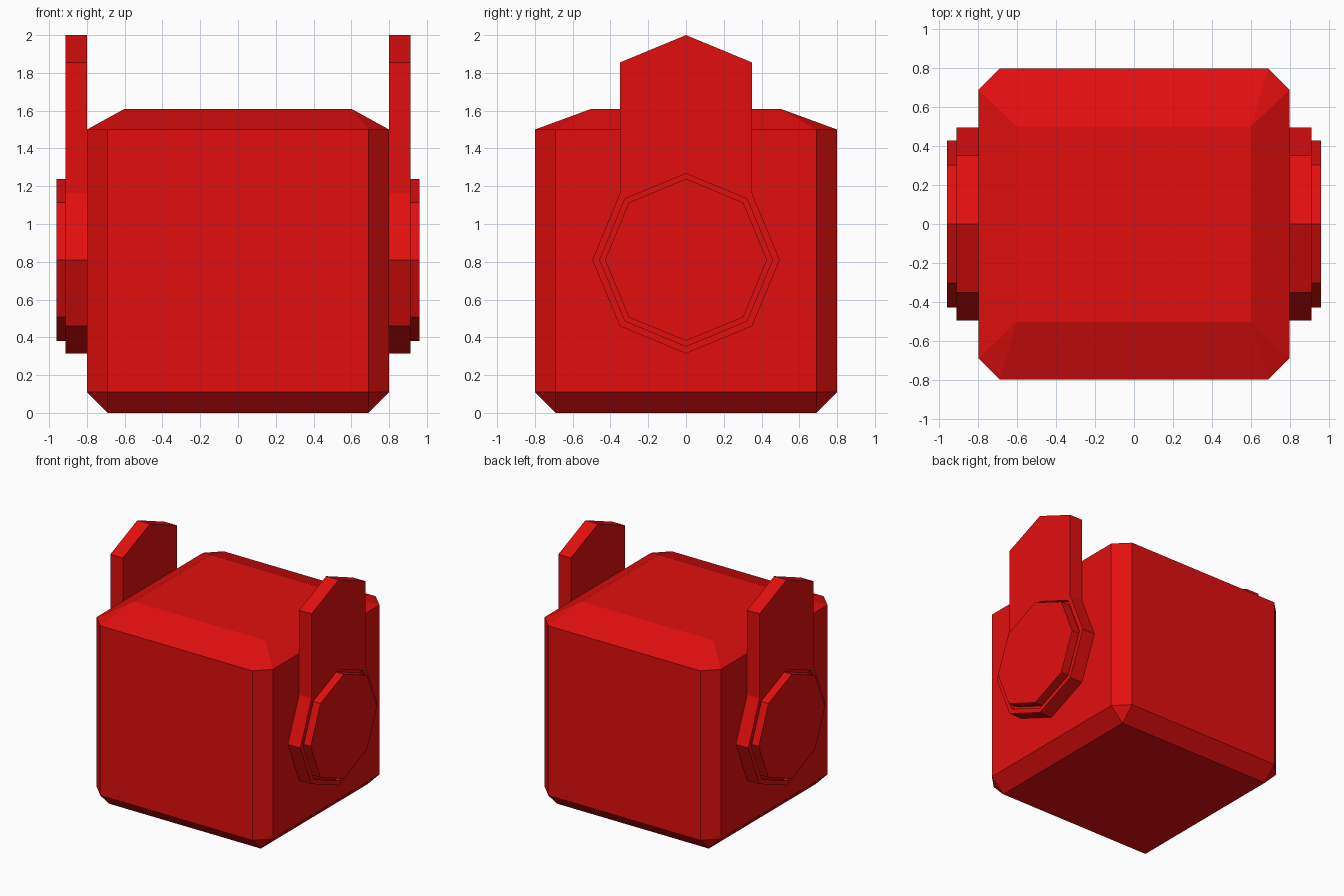
import bpy
import bmesh
from math import radians
from mathutils import Matrix, Vector

cube = bpy.data.objects.get("Cube")
if cube:
    bpy.data.objects.remove(cube, do_unlink=True)

# Single red paint
RED = (0.76, 0.0045, 0.0045, 1.0)
red = bpy.data.materials.new("red paint")
red.use_nodes = True
red.diffuse_color = RED
for node in red.node_tree.nodes:
    if node.type == 'BSDF_PRINCIPLED':
        node.inputs["Base Color"].default_value = RED


def add_object(name, bm):
    bmesh.ops.recalc_face_normals(bm, faces=bm.faces)
    mesh = bpy.data.meshes.new(name)
    bm.to_mesh(mesh)
    bm.free()
    mesh.materials.append(red)
    obj = bpy.data.objects.new(name, mesh)
    bpy.context.collection.objects.link(obj)
    return obj


# Body: chamfered block with a wider bevel around the lid
HALF, CUT = 0.8, 0.11
bm = bmesh.new()
for sx in (-1, 1):
    for sy in (-1, 1):
        corner = [(HALF - CUT, HALF - CUT, 0), (0.6, 0.5, 1.61)]
        for z in (CUT, 1.5):
            corner += [(HALF, HALF - CUT, z), (HALF - CUT, HALF, z)]
        for x, y, z in corner:
            bm.verts.new((sx * x, sy * y, z))
bmesh.ops.convex_hull(bm, input=bm.verts)
bmesh.ops.dissolve_limit(bm, angle_limit=radians(1), verts=bm.verts, edges=bm.edges)
add_object("body", bm)

# Side plate: octagonal prism lying against the body side
INNER, OUTER, RADIUS, CENTRE = 0.8, 0.913, 0.496, 0.81
bm = bmesh.new()
place = Matrix.Translation(((INNER + OUTER) / 2, 0, CENTRE)) @ Matrix.Rotation(radians(90), 4, 'Y')
bmesh.ops.create_cone(bm, cap_ends=True, segments=8, radius1=RADIUS, radius2=RADIUS,
                      depth=OUTER - INNER, matrix=place)
bm.normal_update()

# Upright tab: the two upper faces raised to a point
upper = [f for f in bm.faces if f.normal.z > 0.5]
raised = bmesh.ops.extrude_face_region(bm, geom=upper)["geom"]
bmesh.ops.translate(bm, vec=(0, 0, 2 - CENTRE - RADIUS),
                    verts=[g for g in raised if isinstance(g, bmesh.types.BMVert)])
bmesh.ops.delete(bm, geom=[f for f in upper if f.is_valid], context='FACES_ONLY')
bm.normal_update()

# Recessed groove, then the raised disc inside it
face = max((f for f in bm.faces if len(f.verts) == 8), key=lambda f: f.calc_center_median().x)
for inset, shift in ((0.036, -0.03), (0.026, 0.077)):
    bmesh.ops.inset_region(bm, faces=[face], thickness=inset, use_even_offset=True)
    face = bmesh.ops.extrude_discrete_faces(bm, faces=[face])["faces"][0]
    bmesh.ops.translate(bm, vec=Vector((shift, 0, 0)), verts=face.verts[:])
    bm.normal_update()
plates = add_object("side_plates", bm)
mirror = plates.modifiers.new("mirror", 'MIRROR')
mirror.use_axis = (True, False, False)
